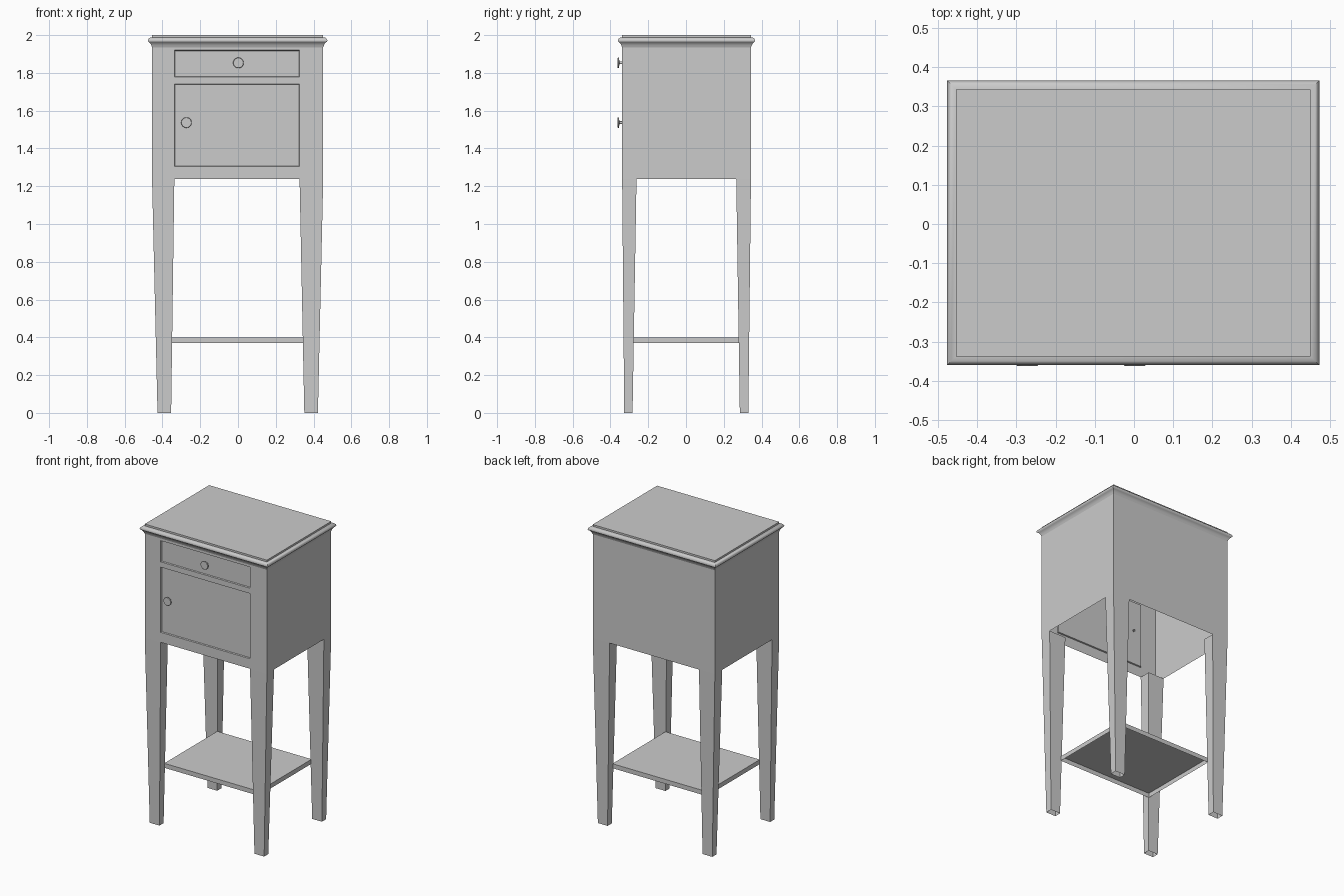
import bpy, bmesh, math

if "Cube" in bpy.data.objects:
    bpy.data.objects.remove(bpy.data.objects["Cube"])

X0, X1, Y0, Y1 = -0.455, 0.451, -0.338, 0.344   # carcass footprint
Z_BOT, Z_TOP = 1.238, 2.0


def finish(name, bm, smooth=False):
    mesh = bpy.data.meshes.new(name)
    bm.to_mesh(mesh)
    bm.free()
    ob = bpy.data.objects.new(name, mesh)
    bpy.context.collection.objects.link(ob)
    if smooth:
        bpy.ops.object.select_all(action='DESELECT')
        ob.select_set(True)
        bpy.context.view_layer.objects.active = ob
        bpy.ops.object.shade_smooth_by_angle(angle=math.radians(40))
    return ob


def rect(x0, x1, y0, y1, z):
    return [(x0, y0, z), (x1, y0, z), (x1, y1, z), (x0, y1, z)]


def loft(name, rings, cap=True, skip=(), smooth=False):
    """Skin a stack of rings; cap closes the first ring, skip leaves sides open."""
    bm = bmesh.new()
    vs = [[bm.verts.new(p) for p in ring] for ring in rings]
    n = len(rings[0])
    if cap:
        bm.faces.new(vs[0])
    for a, b in zip(vs, vs[1:]):
        for i in range(n):
            if i not in skip:
                j = (i + 1) % n
                bm.faces.new((a[i], b[i], b[j], a[j]))
    return finish(name, bm, smooth)


# Top with moulded edge: (outward offset, height)
profile = [(0, Z_TOP), (0, 1.988), (0.012, 1.986), (0.019, 1.980), (0.0225, 1.971),
           (0.021, 1.966), (0.014, 1.961), (0.008, 1.954), (0.004, 1.946), (0, 1.935)]
loft("top", [rect(X0 - o, X1 + o, Y0 - o, Y1 + o, z) for o, z in profile], smooth=True)

# Side and back walls, open below
loft("side_and_back_walls", [rect(X0, X1, Y0, Y1, z) for z in (1.935, Z_BOT)],
     cap=False, skip=(0,))

# Front frame with recessed drawer and door panels
xs = [X0, -0.337, 0.326, X1]
zs = [Z_BOT, 1.305, 1.742, 1.778, 1.92, 1.935]
bm = bmesh.new()
grid = [[bm.verts.new((x, Y0, z)) for x in xs] for z in zs]
panels = []
for r in range(len(zs) - 1):
    for c in range(3):
        f = bm.faces.new((grid[r][c], grid[r][c + 1], grid[r + 1][c + 1], grid[r + 1][c]))
        if c == 1 and r in (1, 3):
            panels.append(f)
bm.normal_update()
bmesh.ops.inset_individual(bm, faces=panels, thickness=0.004, depth=-0.008)
finish("front_with_drawer_and_door", bm)

# Tapered legs: (outer top, inner top, outer bottom, inner bottom) on each axis
leg_x = {"left": (X0, -0.337, -0.426, -0.354), "right": (X1, 0.326, 0.423, 0.351)}
leg_y = {"front": (Y0, -0.262, -0.327, -0.283), "back": (Y1, 0.266, 0.330, 0.285)}
for sx, ax in leg_x.items():
    for sy, ay in leg_y.items():
        rings = [rect(*sorted(ax[k:k + 2]), *sorted(ay[k:k + 2]), z)
                 for k, z in ((0, Z_BOT), (2, 0))]
        loft(f"{sy}_{sx}_leg", rings, cap=False)

# Lower shelf, open underneath
loft("lower_shelf", [rect(-0.352, 0.348, -0.279, 0.283, z) for z in (0.40, 0.37)])

# Round knobs: (radius, y)
knob = [(0.026, -0.362), (0.028, -0.360), (0.028, -0.356), (0.026, -0.354),
        (0.007, -0.353), (0.007, -0.322)]
for name, cx, cz in (("drawer_knob", 0.002, 1.853), ("door_knob", -0.273, 1.537)):
    rings = [[(cx + r * math.cos(i * math.tau / 24), y, cz + r * math.sin(i * math.tau / 24))
              for i in range(24)] for r, y in knob]
    loft(name, rings, smooth=True)
